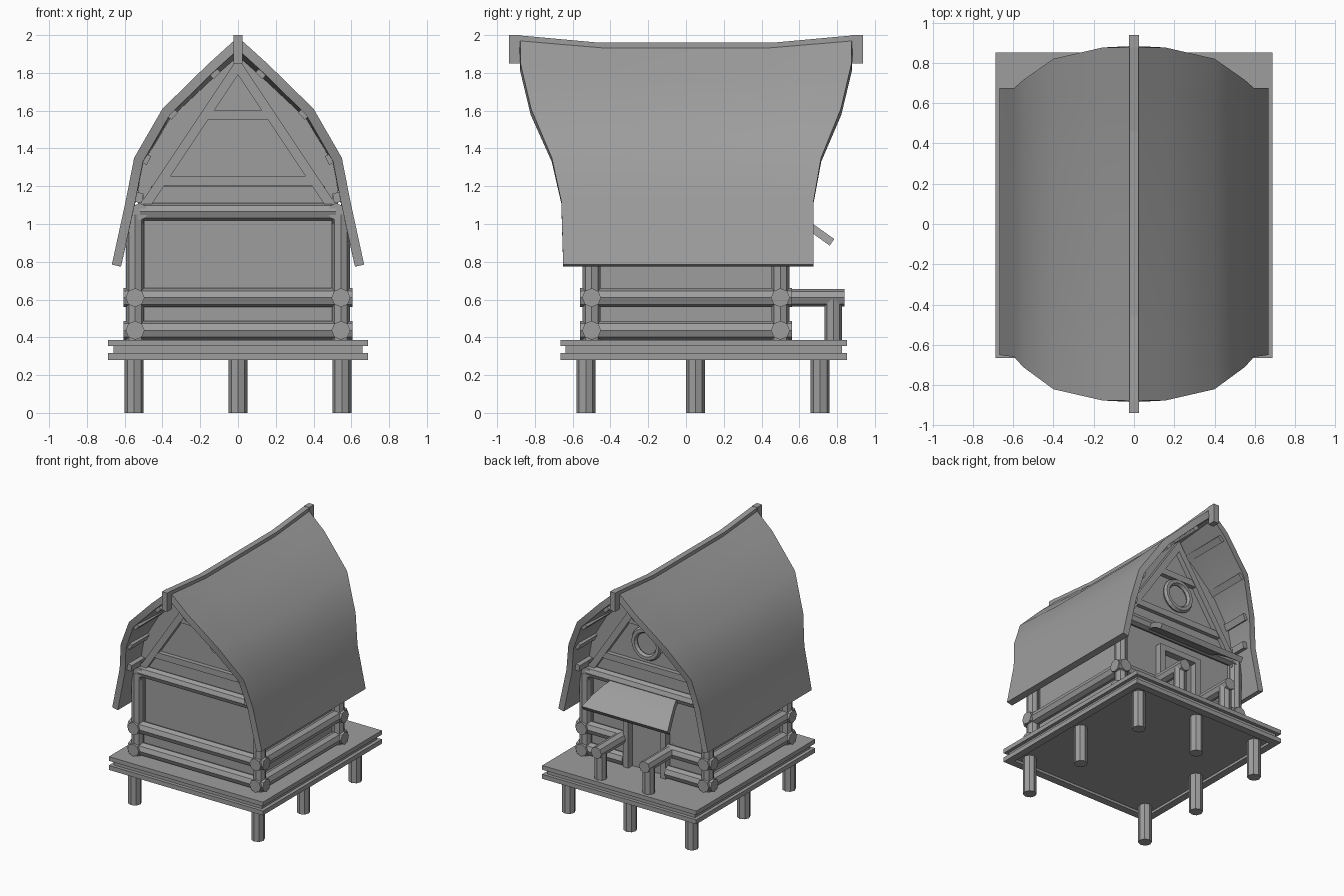
import bpy, bmesh, math
from mathutils import Vector

if "Cube" in bpy.data.objects:
    bpy.data.objects.remove(bpy.data.objects["Cube"])

GREY = (0.34, 0.34, 0.34, 1)
mat = bpy.data.materials.new("plain_grey")
mat.use_nodes = True
mat.diffuse_color = GREY
mat.node_tree.nodes["Principled BSDF"].inputs["Base Color"].default_value = GREY


def finish(name, bm):
    bmesh.ops.recalc_face_normals(bm, faces=bm.faces)
    mesh = bpy.data.meshes.new(name)
    bm.to_mesh(mesh)
    bm.free()
    mesh.materials.append(mat)
    ob = bpy.data.objects.new(name, mesh)
    bpy.context.collection.objects.link(ob)
    return ob


def box(name, lo, hi):
    bm = bmesh.new()
    bmesh.ops.create_cube(bm, size=1)
    for v in bm.verts:
        v.co = Vector([(a + b) / 2 + c * (b - a) for a, b, c in zip(lo, hi, v.co)])
    return finish(name, bm)


def log(name, start, end, r):
    """Eight-sided timber between two points."""
    a, b = Vector(start), Vector(end)
    bm = bmesh.new()
    bmesh.ops.create_cone(bm, cap_ends=True, segments=8, radius1=r, radius2=r, depth=(b - a).length)
    bm.transform((b - a).to_track_quat('Z', 'Y').to_matrix().to_4x4())
    bmesh.ops.translate(bm, verts=bm.verts, vec=(a + b) / 2)
    return finish(name, bm)


def prism(name, points, y0, y1):
    """Outline in x and z, extruded along y."""
    bm = bmesh.new()
    face = bm.faces.new([bm.verts.new((x, y0, z)) for x, z in points])
    out = bmesh.ops.extrude_face_region(bm, geom=[face])
    bmesh.ops.translate(bm, verts=[g for g in out["geom"] if isinstance(g, bmesh.types.BMVert)],
                        vec=(0, y1 - y0, 0))
    return finish(name, bm)


def sheet(name, rows, thickness):
    """Grid of points thickened inward."""
    bm = bmesh.new()
    grid = [[bm.verts.new(p) for p in row] for row in rows]
    for r0, r1 in zip(grid, grid[1:]):
        for i in range(len(r0) - 1):
            bm.faces.new((r0[i], r0[i + 1], r1[i + 1], r1[i]))
    ob = finish(name, bm)
    if sum(p.normal.z for p in ob.data.polygons) < 0:
        ob.data.flip_normals()
    mod = ob.modifiers.new("thickness", 'SOLIDIFY')
    mod.thickness, mod.offset, mod.use_even_offset = thickness, -1, True
    bpy.context.view_layer.objects.active = ob
    ob.select_set(True)
    bpy.ops.object.modifier_apply(modifier=mod.name)
    bpy.ops.object.shade_smooth_by_angle(angle=math.radians(35))
    ob.select_set(False)
    return ob


# Platform: deck, recessed core and a rim underneath
box("deck", (-.688, -.665, .353), (.688, .852, .387))
box("deck_core", (-.66, -.637, .30), (.66, .825, .36))
for s in (-1, 1):
    box("rim_side", (s * .688, -.665, .28), (s * .63, .852, .316))
for y0, y1 in ((-.665, -.605), (.792, .852)):
    box("rim_end", (-.688, y0, .28), (.688, y1, .316))

# Stilts, with none in the middle of the front
for x in (-.55, 0, .55):
    for y in (-.53, .05, .71):
        if (x, y) not in ((0, -.53), (0, .05)):
            log("stilt", (x, y, 0), (x, y, .31), .05)

# House body, filling the space up to the roof
WALL = [(.51, .385), (.51, 1.1), (.535, 1.14), (.505, 1.33), (.365, 1.57), (0, 1.91)]
prism("walls", WALL + [(-x, z) for x, z in reversed(WALL[:-1])], -.475, .475)

# Corner posts, stacked logs and wall plates
for sx in (-1, 1):
    for sy in (-1, 1):
        log("corner_post", (sx * .545, sy * .5, .385), (sx * .545, sy * .5, 1.05), .047)
        box("post_cap", (sx * .50, sy * .46, 1.0), (sx * .53, sy * .52, 1.16))
    for z in (.437, .61):
        log("side_log", (sx * .545, -.56, z), (sx * .545, .56, z), .05)
        log("back_log", (sx * .19, .5, z), (sx * .605, .5, z), .05)
    log("wall_plate", (sx * .52, -.54, 1.065), (sx * .52, .54, 1.065), .045)
for z in (.437, .61):
    log("front_log", (-.605, -.5, z), (.605, -.5, z), .05)

# Gable framing at both ends
for s in (-1, 1):
    log("tie_beam", (-.52, s * .5, 1.065), (.52, s * .5, 1.065), .047)
    y0, y1 = s * .46, s * .515
    for sx in (-1, 1):
        prism("gable_rafter", [(sx * .52, 1.10), (0, 1.88), (0, 1.79), (sx * .46, 1.10)], y0, y1)
        box("panel_stile", (sx * .515, s * .46, .65), (sx * .495, s * .495, 1.04))
    prism("collar_bar", [(-.165, 1.55), (.165, 1.55), (.13, 1.6), (-.13, 1.6)], y0, s * .51)
    prism("lower_bar", [(-.39, 1.205), (.39, 1.205), (.36, 1.255), (-.36, 1.255)], y0, s * .51)
    box("base_bar", (-.46, s * .46, 1.1), (.46, s * .485, 1.2))

# Round window on the back gable
bpy.ops.mesh.primitive_torus_add(major_radius=.11, minor_radius=.025, major_segments=20, minor_segments=6,
                                 location=(0, .50, 1.42), rotation=(math.pi / 2, 0, 0))
ring = bpy.context.object
ring.name = "window_ring"
ring.data.materials.append(mat)
ring.select_set(False)
log("window_pane", (0, .46, 1.42), (0, .485, 1.42), .10)

# Back doorway and porch rails
for s in (-1, 1):
    box("door_jamb", (s * .145, .46, .385), (s * .19, .53, .94))
    log("porch_rail", (s * .215, .47, .61), (s * .215, .84, .61), .047)
    log("porch_post", (s * .215, .78, .385), (s * .215, .78, .6), .047)
box("door_lintel", (-.19, .46, .895), (.19, .53, .94))

# Canopy over the door, widening as it drops
sheet("canopy", [[(x * w, y, z) for x in (-1, 0, 1)] for w, y, z in
                 ((.27, .47, 1.085), (.31, .59, 1.045), (.345, .68, .995), (.385, .785, .92))], .042)

# Roof: each outline point is x, z, and how far it reaches to the front and to the back
HALF = [(0, 1.99, .878, .878), (.16, 1.845, .875, .875), (.40, 1.61, .82, .82), (.55, 1.35, .71, .715),
        (.595, 1.12, .66, .675), (.668, .785, .65, .675)]
outline = [(-x, z, f, b) for x, z, f, b in reversed(HALF[1:])] + HALF
STATIONS = [-1, -.75, -.5, 0, .5, .75, 1]


def sag(t):
    return .037 * min(1, (1 - abs(t)) * 2)


sheet("roof", [[(x, t * (b if t > 0 else f), z - sag(t) * max(0, (z - .8) / 1.17)) for x, z, f, b in outline]
               for t in STATIONS], .05)

# Purlins under the roof
for sx in (-1, 1):
    for x, z, reach, slope in ((.125, 1.80, .85, -.76), (.35, 1.585, .81, -.8),
                               (.49, 1.345, .69, -1.1), (.525, 1.14, .64, -1.4)):
        a = Vector((math.cos(slope), math.sin(slope))) * .026
        n = Vector((-a.y, a.x)) * .8
        c = Vector((x, z))
        pts = [c + a + n, c + a - n, c - a - n, c - a + n]
        prism("purlin", [(sx * p.x, p.y) for p in pts], -reach, reach)

# Sagging ridge beam with end blocks
bm = bmesh.new()
rings = []
for y in (-.9, -.68, -.46, 0, .46, .68, .9):
    top = 2.0 - .04 * min(1, max(0, .9 - abs(y)) / .44)
    rings.append([bm.verts.new((x, y, z)) for x, z in
                  ((-.023, top - .09), (.023, top - .09), (.023, top), (-.023, top))])
for r0, r1 in zip(rings, rings[1:]):
    for i in range(4):
        bm.faces.new((r0[i], r0[(i + 1) % 4], r1[(i + 1) % 4], r1[i]))
for r in (rings[0], rings[-1]):
    bm.faces.new(r)
finish("ridge_beam", bm)
for s in (-1, 1):
    box("ridge_end", (-.024, s * .875, 1.85), (.024, s * .937, 2.0))
